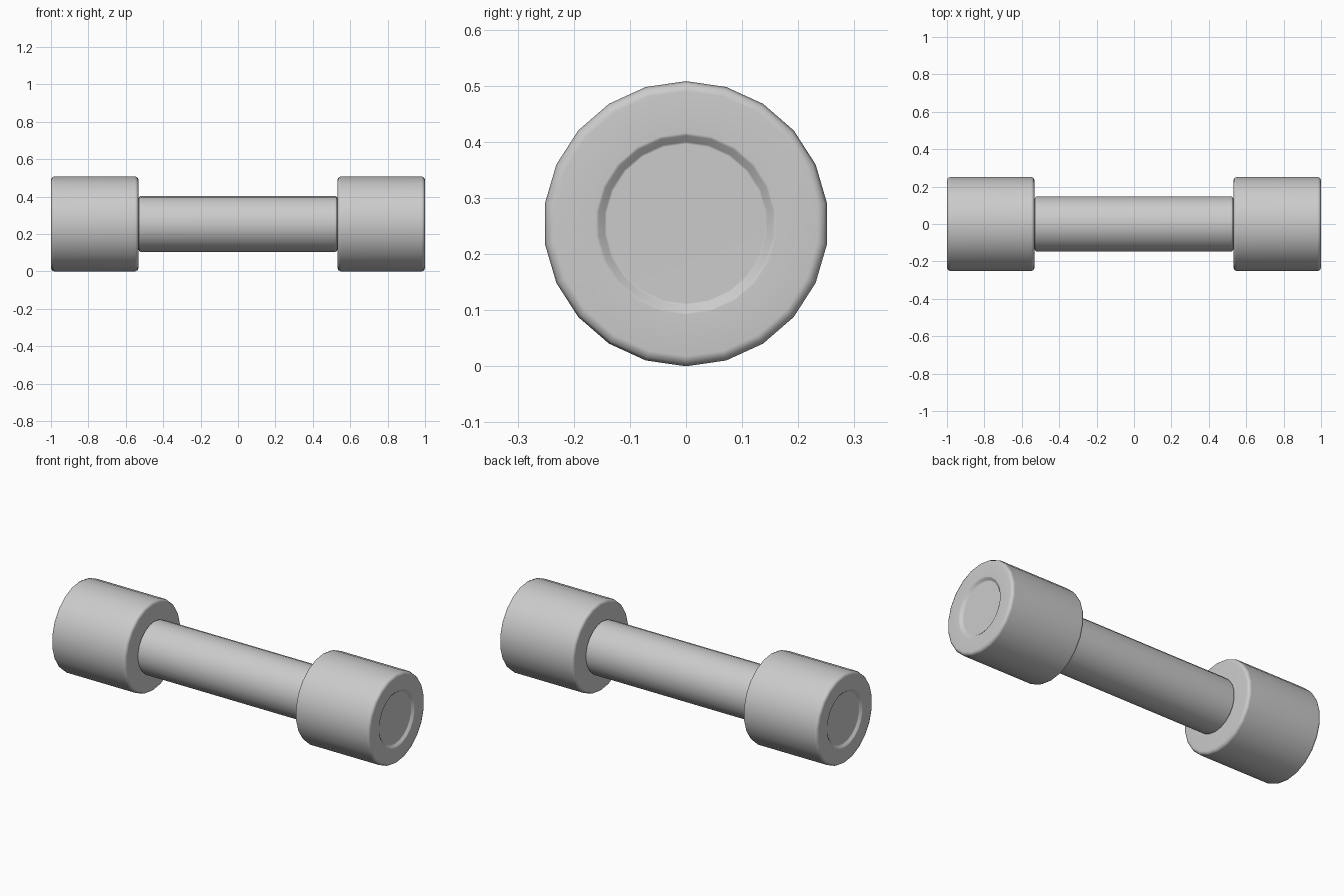
import bpy, bmesh, math

if "Cube" in bpy.data.objects:
    bpy.data.objects.remove(bpy.data.objects["Cube"])

SIDES = 22
RADIUS = 0.254

grey = bpy.data.materials.new("light grey")
grey.use_nodes = True
colour = (0.6, 0.6, 0.6, 1)
grey.diffuse_color = colour
grey.node_tree.nodes["Principled BSDF"].inputs["Base Color"].default_value = colour


def lathe(name, profile, mirror=1):
    """Turn (x, radius) points around the x axis; both ends are capped."""
    bm = bmesh.new()
    rings = []
    for x, r in profile:
        ring = []
        for i in range(SIDES):
            a = math.tau * i / SIDES
            ring.append(bm.verts.new((x * mirror, r * math.sin(a), r * math.cos(a) + RADIUS)))
        rings.append(ring)
    for a, b in zip(rings, rings[1:]):
        for i in range(SIDES):
            j = (i + 1) % SIDES
            bm.faces.new((a[i], a[j], b[j], b[i]))
    bm.faces.new(rings[0])
    bm.faces.new(rings[-1])
    bmesh.ops.recalc_face_normals(bm, faces=bm.faces)
    mesh = bpy.data.meshes.new(name)
    bm.to_mesh(mesh)
    bm.free()
    mesh.materials.append(grey)
    obj = bpy.data.objects.new(name, mesh)
    bpy.context.collection.objects.link(obj)
    # Smooth rounded edges while keeping the end faces flat
    bpy.ops.object.select_all(action="DESELECT")
    obj.select_set(True)
    bpy.context.view_layer.objects.active = obj
    bpy.ops.object.shade_smooth_by_angle(angle=math.radians(60))
    weighted = obj.modifiers.new("flat caps", "WEIGHTED_NORMAL")
    weighted.keep_sharp = True
    return obj


def rounded_corner(x, r, bevel, direction):
    """Bevel points running from the flat end out to the side wall."""
    return [(x + direction * bevel * (1 - math.sin(t)), r - bevel * (1 - math.cos(t)))
            for t in (math.pi / 2, math.pi / 4, 0)]


# Weights: bevelled drums with a shallow round recess in the outer end
inner = rounded_corner(0.532, RADIUS, 0.018, 1)
outer = rounded_corner(1.0, RADIUS, 0.018, -1)[::-1]
recess = [(1.0, 0.162), (0.997, 0.157), (0.988, 0.146), (0.985, 0.142)]
weight_profile = [(0.532, 0.13)] + inner + outer + recess
for side, mirror in (("left", 1), ("right", -1)):
    lathe(side + "_weight", weight_profile, mirror)

# Handle: bar with softened ends and a narrow neck running into each weight
half = rounded_corner(0.53, 0.149, 0.01, -1)[::-1] + [(0.54, 0.139)]
handle = [(-x, r) for x, r in reversed(half)] + half
lathe("handle", handle)
